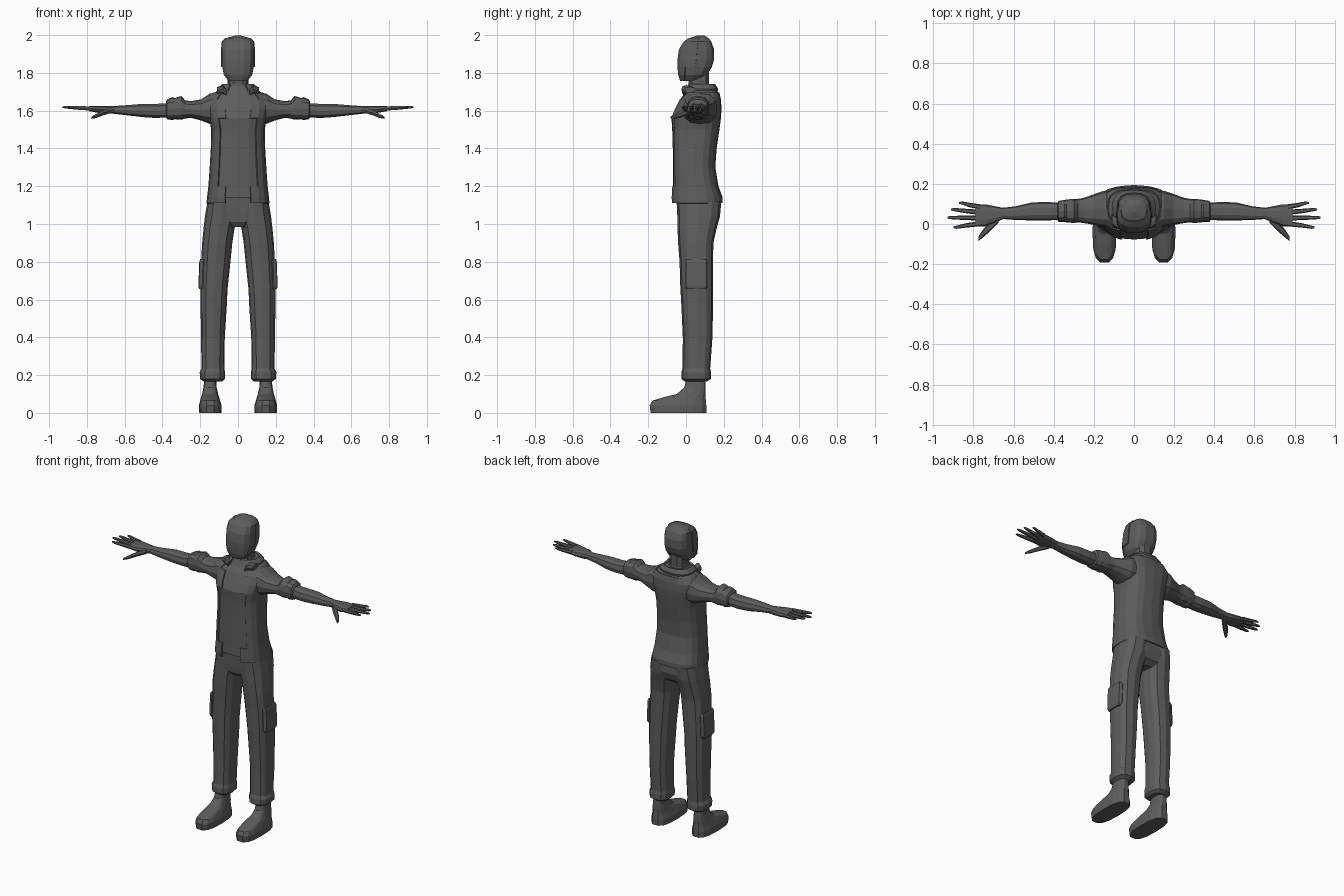
import bpy, bmesh, math

cloth = bpy.data.materials.new("dark grey")
cloth.diffuse_color = (0.11, 0.11, 0.11, 1)


def loft(name, axis, rings, n=12, e=2.6, mirror=False, grow=0.0, keep=None, shell=0.0):
    """Skin squarish rings (position, a0, a1, b0, b1) along x or z; keep filters faces for open shells."""
    bm = bmesh.new()
    loops = []
    for t, a0, a1, b0, b1 in rings:
        loop = []
        for i in range(n):
            w = 2 * math.pi * i / n
            c, s = math.cos(w), math.sin(w)
            a = (a0 + a1) / 2 + ((a1 - a0) / 2 + grow) * math.copysign(abs(c) ** (2 / e), c)
            b = (b0 + b1) / 2 + ((b1 - b0) / 2 + grow) * math.copysign(abs(s) ** (2 / e), s)
            loop.append(bm.verts.new((a, b, t) if axis == 'z' else (t, a, b)))
        loops.append(loop)
    for p, q in zip(loops, loops[1:]):
        for i in range(n):
            j = (i + 1) % n
            bm.faces.new((p[i], p[j], q[j], q[i]))
    if not shell:
        bm.faces.new(loops[0])
        bm.faces.new(loops[-1])
    bmesh.ops.recalc_face_normals(bm, faces=bm.faces)
    if keep:
        drop = [f for f in bm.faces if not keep(f.calc_center_median())]
        bmesh.ops.delete(bm, geom=drop, context='FACES')
    me = bpy.data.meshes.new(name)
    bm.to_mesh(me)
    bm.free()
    me.materials.append(cloth)
    ob = bpy.data.objects.new(name, me)
    bpy.context.collection.objects.link(ob)
    if shell:
        m = ob.modifiers.new("thickness", 'SOLIDIFY')
        m.thickness = shell
    if mirror:
        ob.modifiers.new("mirror", 'MIRROR')
    return ob


def sym(rows):
    """Rings centred on x = 0 from (z, half width, y0, y1)."""
    return [(z, -w, w, y0, y1) for z, w, y0, y1 in rows]


# torso: shirt, with an open-fronted jacket over it
torso = sym([(1.14, .155, -.072, .18), (1.2, .15, -.07, .165), (1.3, .143, -.07, .148),
             (1.4, .137, -.07, .155), (1.5, .135, -.073, .17), (1.56, .145, -.077, .178),
             (1.61, .16, -.055, .181), (1.66, .16, -.03, .178), (1.695, .125, -.005, .17),
             (1.73, .075, .01, .15)])
loft("shirt", 'z', torso, n=20, e=2.7)
jacket = sym([(1.11, .16, -.072, .187), (1.14, .157, -.074, .187)]) + torso[1:-1]
loft("jacket", 'z', jacket, n=20, e=2.7, grow=.007, shell=.008,
     keep=lambda c: c.y > .02 or abs(c.x) > .085)
# collar, open at the front, with rolled front ends
loft("collar", 'z', sym([(1.69, .105, -.01, .165), (1.715, .11, -.005, .17), (1.74, .085, .01, .155)]),
     n=16, shell=.012, keep=lambda c: c.y > 0.02 or abs(c.x) > .04)
loft("collar_end", 'x', [(.06, -.02, .02, 1.68, 1.71), (.08, -.025, .03, 1.69, 1.735),
                         (.11, -.005, .05, 1.69, 1.725)], n=8, mirror=True)
loft("neck", 'z', sym([(1.66, .07, 0, .14), (1.74, .055, .01, .125), (1.82, .055, .01, .125)]), n=10)

# head with a raised face panel
head = sym([(1.757, .048, -.026, .07), (1.79, .075, -.037, .112), (1.83, .083, -.041, .138),
            (1.87, .085, -.041, .15), (1.925, .084, -.033, .15), (1.965, .08, -.008, .135),
            (1.985, .06, .02, .12), (1.998, .015, .06, .095)])
loft("head", 'z', head, n=14, e=2.9)
loft("face_panel", 'z', head[:-1], n=14, e=2.9, grow=.006, shell=.006,
     keep=lambda c: c.y < .0 + .35 * max(0, c.z - 1.78))

# trousers
loft("hips", 'z', sym([(.985, .06, -.02, .13), (1.01, .13, -.04, .165), (1.06, .165, -.045, .182),
                       (1.16, .15, -.05, .175)]), n=14)
loft("trouser_leg", 'z', [
    (.165, .085, .18, -.005, .11), (.18, .07, .2, -.025, .132), (.215, .068, .203, -.025, .132),
    (.235, .072, .193, -.018, .128), (.4, .07, .196, -.017, .14), (.56, .06, .198, -.024, .143),
    (.66, .055, .199, -.03, .143), (.8, .04, .195, -.034, .143), (.9, .03, .19, -.042, .145),
    (.98, .018, .182, -.045, .163), (1.04, .0, .175, -.046, .18), (1.12, .0, .162, -.05, .187)],
    mirror=True)
loft("leg_pocket", 'z', [(.655, .17, .206, .0, .105), (.67, .17, .21, -.006, .115),
                         (.8, .165, .205, -.006, .115), (.815, .165, .2, -.006, .11)],
     n=8, e=6, mirror=True)

# shoes
loft("shoe", 'z', [
    (0, .088, .205, -.19, .11), (.04, .087, .207, -.195, .11), (.065, .095, .2, -.18, .108),
    (.083, .1, .195, -.12, .105), (.1, .105, .19, -.05, .105), (.135, .113, .183, -.01, .105),
    (.2, .115, .176, .005, .1)], n=14, e=2.8, mirror=True)

# arms: sleeve with a rolled cuff, then forearm
loft("sleeve", 'x', [
    (.09, -.02, .165, 1.53, 1.7), (.15, -.015, .165, 1.53, 1.69), (.195, -.005, .15, 1.548, 1.66),
    (.25, .005, .13, 1.562, 1.65), (.28, .008, .125, 1.558, 1.655), (.30, .005, .125, 1.552, 1.678),
    (.335, .008, .122, 1.555, 1.667), (.345, .01, .12, 1.55, 1.672), (.375, .01, .115, 1.555, 1.66),
    (.382, .02, .105, 1.565, 1.648)], n=12, mirror=True)
loft("forearm", 'x', [
    (.36, .02, .105, 1.563, 1.642), (.44, .018, .11, 1.56, 1.637), (.51, .018, .107, 1.565, 1.637),
    (.59, .02, .088, 1.575, 1.63), (.66, .025, .08, 1.583, 1.625)], n=10, mirror=True)

# hands
loft("palm", 'x', [(.65, .025, .08, 1.584, 1.625), (.69, .008, .088, 1.583, 1.625),
                   (.74, -.012, .098, 1.588, 1.625), (.79, -.012, .095, 1.597, 1.624)],
     n=10, mirror=True)
for label, y0, x1, y1 in (("little", .085, .872, .105), ("ring", .058, .912, .072),
                          ("middle", .03, .93, .032), ("index", .002, .9, -.016)):
    ym, xm = (y0 + y1) / 2, (.77 + x1) / 2
    loft(label + "_finger", 'x', [
        (.765, y0 - .013, y0 + .013, 1.598, 1.623), (xm, ym - .011, ym + .011, 1.604, 1.625),
        (x1 - .015, y1 - .008, y1 + .008, 1.611, 1.625), (x1, y1 - .004, y1 + .004, 1.615, 1.623)],
        n=6, mirror=True)
loft("thumb", 'x', [(.675, .005, .05, 1.585, 1.615), (.715, -.035, .012, 1.573, 1.603),
                    (.75, -.065, -.025, 1.56, 1.585), (.775, -.085, -.062, 1.556, 1.57)],
     n=6, mirror=True)
